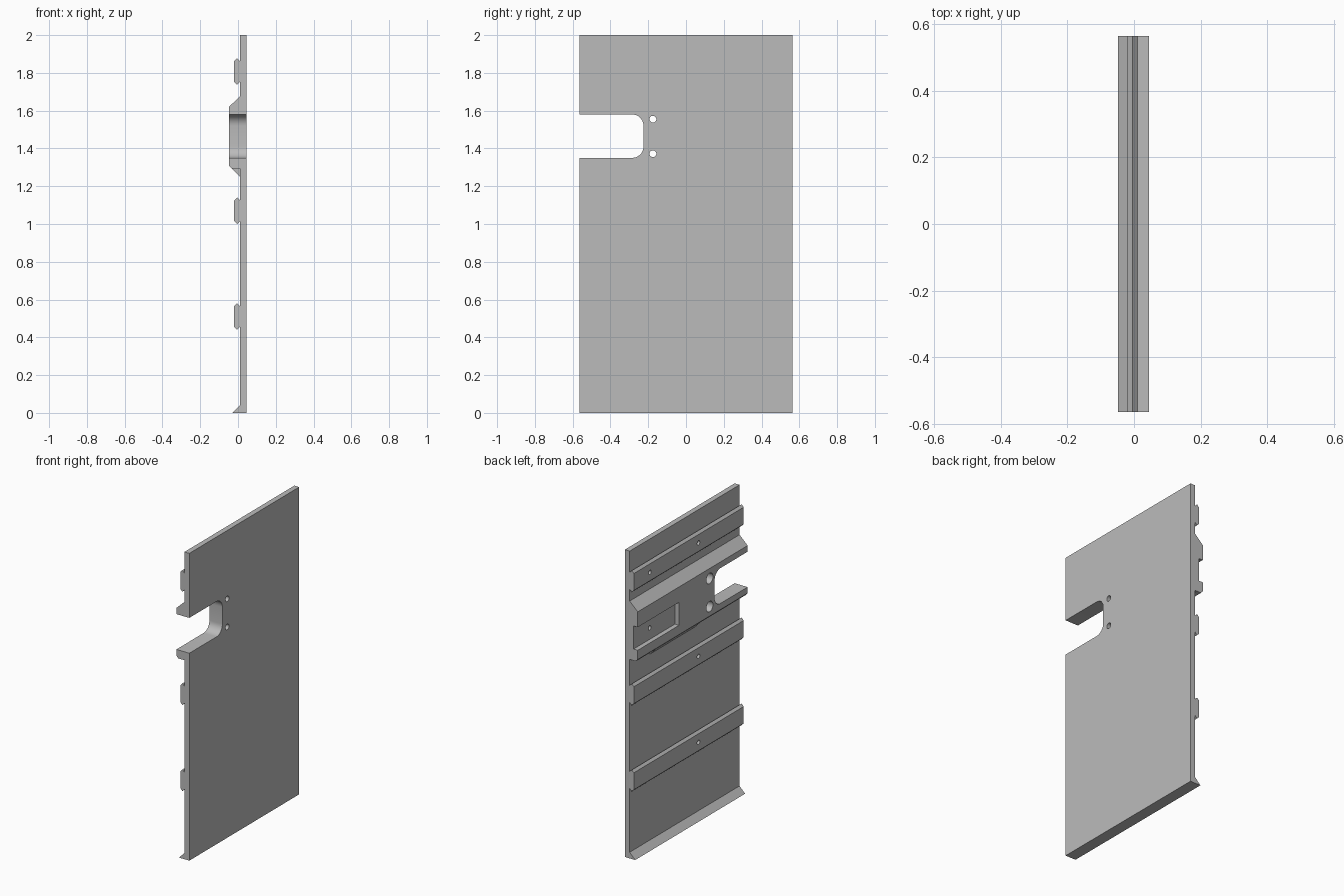
import bpy
import bmesh
from math import pi, sin, cos

cube = bpy.data.objects.get("Cube")
if cube:
    bpy.data.objects.remove(cube)

HALF = 0.565      # half the panel width
BACK = 0.01       # back surface of the panel
FRONT = 0.045

grey = bpy.data.materials.new("light grey")
grey.use_nodes = True
colour = (0.5, 0.5, 0.5, 1)
grey.diffuse_color = colour
grey.node_tree.nodes["Principled BSDF"].inputs["Base Color"].default_value = colour


def prism(name, points, offset):
    """Extrude a closed 3D outline along an offset vector."""
    bm = bmesh.new()
    face = bm.faces.new([bm.verts.new(p) for p in points])
    new = bmesh.ops.extrude_face_region(bm, geom=[face])["geom"]
    bmesh.ops.translate(bm, vec=offset,
                        verts=[v for v in new if isinstance(v, bmesh.types.BMVert)])
    bmesh.ops.recalc_face_normals(bm, faces=bm.faces)
    mesh = bpy.data.meshes.new(name)
    bm.to_mesh(mesh)
    bm.free()
    mesh.materials.append(grey)
    obj = bpy.data.objects.new(name, mesh)
    bpy.context.collection.objects.link(obj)
    return obj


def along_y(name, profile, y0=-HALF, y1=HALF):
    return prism(name, [(x, y0, z) for x, z in profile], (0, y1 - y0, 0))


def along_x(name, outline, x0, x1):
    return prism(name, [(x0, y, z) for y, z in outline], (x1 - x0, 0, 0))


def arc(y, z, r, start, end, steps):
    return [(y + r * cos(start + (end - start) * i / steps),
             z + r * sin(start + (end - start) * i / steps)) for i in range(steps + 1)]


def hole(y, z, r, x0, x1):
    return along_x("hole_cutter", arc(y, z, r, 0, 2 * pi * 23 / 24, 23), x0, x1)


def notch():
    r, end, low, high = 0.06, -0.225, 1.35, 1.58
    outline = [(-0.7, low)]
    outline += arc(end - r, low + r, r, -pi / 2, 0, 8)
    outline += arc(end - r, high - r, r, 0, pi / 2, 8)
    return along_x("notch_cutter", outline + [(-0.7, high)], -0.2, 0.2)


def cut(obj, cutters):
    for c in cutters:
        mod = obj.modifiers.new("cut", "BOOLEAN")
        mod.operation, mod.solver, mod.object = "DIFFERENCE", "EXACT", c
        bpy.context.view_layer.update()
    graph = bpy.context.evaluated_depsgraph_get()
    mesh = bpy.data.meshes.new_from_object(obj.evaluated_get(graph))
    obj.modifiers.clear()
    obj.data = mesh
    for c in cutters:
        bpy.data.objects.remove(c)


def smooth(obj):
    bpy.ops.object.select_all(action="DESELECT")
    obj.select_set(True)
    bpy.context.view_layer.objects.active = obj
    bpy.ops.object.shade_smooth_by_angle(angle=pi / 7)


BOLTS = [(-0.175, 1.555), (-0.175, 1.372)]

# Main panel with the side notch and two through holes
panel = along_y("panel", [(BACK, 0), (FRONT, 0), (FRONT, 2), (BACK, 2)])
cut(panel, [notch()] + [hole(y, z, 0.018, -0.2, 0.2) for y, z in BOLTS])
smooth(panel)

# Thick reinforcing block with counterbores and an open pocket
block = along_y("reinforcing_block", [
    (BACK, 1.295), (-0.035, 1.295), (-0.048, 1.31), (-0.048, 1.62), (BACK, 1.675)])
pocket = along_y("pocket_cutter", [
    (-0.2, 1.37), (-0.018, 1.37), (-0.018, 1.52), (-0.2, 1.52)], 0.14, 0.7)
cut(block, [notch(), pocket, hole(0.4, 1.445, 0.014, -0.1, 0.1)]
    + [hole(y, z, 0.034, -0.1, 0.1) for y, z in BOLTS])
smooth(block)

# Small sloped brace below the block
along_y("block_brace", [(BACK, 1.25), (BACK, 1.295), (-0.035, 1.295)], -0.1, 0.36)

# Horizontal ribs with bevelled edges and blind holes
for name, z, holes in (("upper_rib", 1.807, (0.4, -0.1)),
                       ("middle_rib", 1.07, (-0.1,)),
                       ("lower_rib", 0.51, (-0.1,))):
    rib = along_y(name, [
        (BACK, z - 0.055), (-0.005, z - 0.07), (-0.02, z - 0.055),
        (-0.02, z + 0.055), (-0.005, z + 0.07), (BACK, z + 0.055)])
    cut(rib, [hole(y, z, 0.014, -0.1, 0.1) for y in holes])
    smooth(rib)

# Sloped lip along the bottom edge
along_y("bottom_lip", [(BACK, 0), (BACK, 0.04), (-0.03, 0)])
